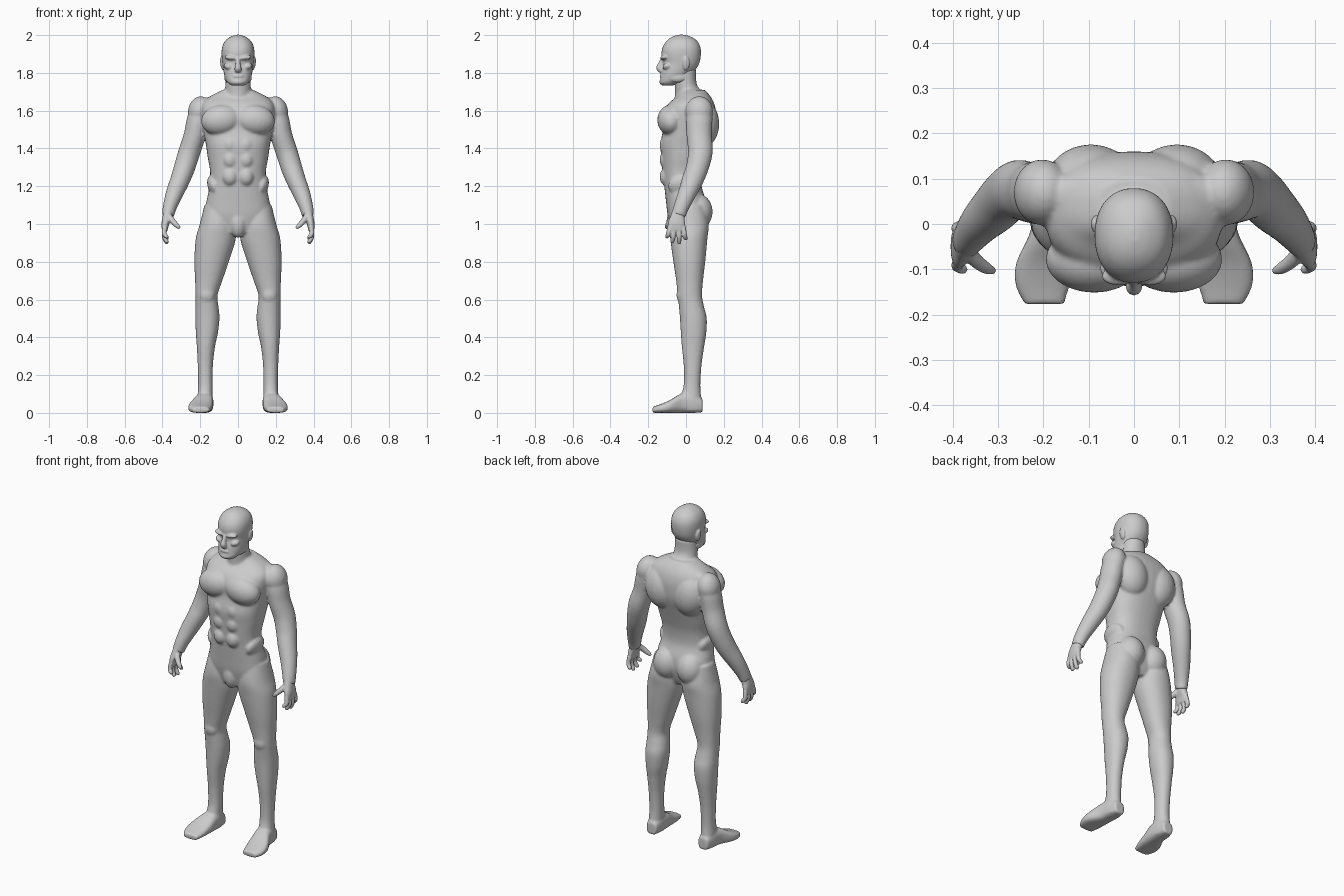
import bpy, bmesh, math
from mathutils import Vector, Matrix


def densify(rows, k=4):
    # Catmull-Rom interpolation through the rows
    P = [list(rows[0])] + [list(r) for r in rows] + [list(rows[-1])]
    out = []
    for i in range(1, len(P) - 2):
        for s in range(k):
            t = s / k
            out.append([0.5 * (2 * b + (c - a) * t + (2 * a - 5 * b + 4 * c - d) * t * t
                               + (3 * b - a - 3 * c + d) * t ** 3)
                        for a, b, c, d in zip(*P[i - 1:i + 3])])
    return out + [list(rows[-1])]


def loft(bm, rows, axis=None, e=2.0, n=28, side=1):
    # rows: x, y, z, radius across, radius deep; axis fixes the ring plane
    rows = densify(rows)
    rings = []
    for i, (x, y, z, a, b) in enumerate(rows):
        if axis:
            u, v = Vector((1, 0, 0)), Vector((0, 1, 0) if axis == 'z' else (0, 0, 1))
        else:
            t = Vector(rows[min(i + 1, len(rows) - 1)][:3]) - Vector(rows[max(i - 1, 0)][:3])
            u = Vector((0, 1, 0)).cross(t).normalized()
            v = t.cross(u).normalized()
        ring = []
        for j in range(n):
            c, s = math.cos(math.tau * j / n), math.sin(math.tau * j / n)
            p = Vector((x, y, z)) + u * a * math.copysign(abs(c) ** (2 / e), c) \
                + v * b * math.copysign(abs(s) ** (2 / e), s)
            ring.append(bm.verts.new((p.x * side, p.y, p.z)))
        rings.append(ring)
    for r, q in zip(rings, rings[1:]):
        for j in range(n):
            bm.faces.new((r[j], r[(j + 1) % n], q[(j + 1) % n], q[j]))
    bm.faces.new(rings[0])
    bm.faces.new(rings[-1])


def stack(bm, rows, e=2.0, side=1):
    # horizontal rings: z, centre x, half width, front y, back y
    loft(bm, [(cx, (f + b) / 2, z, w, (b - f) / 2) for z, cx, w, f, b in rows], 'z', e, 36, side)


def ball(bm, loc, rad, tilt=0, side=1):
    # muscle: stretched sphere, tilted about y
    m = Matrix.Translation((loc[0] * side, loc[1], loc[2])) \
        @ Matrix.Rotation(math.radians(tilt * side), 4, 'Y') @ Matrix.Diagonal((*rad, 1))
    bmesh.ops.create_uvsphere(bm, u_segments=24, v_segments=16, radius=1, matrix=m)


def finish(bm, name, voxel, smooth):
    bmesh.ops.recalc_face_normals(bm, faces=bm.faces)
    me = bpy.data.meshes.new(name)
    bm.to_mesh(me)
    bm.free()
    ob = bpy.data.objects.new(name, me)
    bpy.context.collection.objects.link(ob)
    r = ob.modifiers.new("fuse", 'REMESH')
    r.mode, r.voxel_size, r.use_smooth_shade = 'VOXEL', voxel, True
    s = ob.modifiers.new("soften", 'SMOOTH')
    s.factor, s.iterations = 0.5, smooth


# torso
body = bmesh.new()
stack(body, [(.95, 0, .09, -.075, .07), (.99, 0, .14, -.085, .09), (1.05, 0, .172, -.098, .105),
             (1.12, 0, .167, -.106, .105), (1.2, 0, .15, -.115, .083), (1.28, 0, .148, -.125, .088),
             (1.35, 0, .16, -.13, .107), (1.42, 0, .17, -.136, .13), (1.5, 0, .185, -.122, .155),
             (1.58, 0, .195, -.122, .16), (1.635, 0, .19, -.095, .15), (1.675, 0, .15, -.05, .13),
             (1.71, 0, .08, -.03, .10)], 2.4)
# neck
stack(body, [(1.6, 0, .09, -.07, .13), (1.65, 0, .082, -.062, .12), (1.69, 0, .072, -.058, .095),
             (1.74, 0, .067, -.06, .057), (1.82, 0, .065, -.07, .055)])
# groin
ball(body, (0, -.058, 1.005), (.046, .046, .078))

for s in (1, -1):
    # chest, back, shoulder and seat muscles
    ball(body, (.088, -.078, 1.55), (.108, .074, .082), 8, s)
    ball(body, (.095, .09, 1.53), (.1, .086, .125), 8, s)
    ball(body, (.1, .06, 1.655), (.11, .055, .034), 14, s)
    ball(body, (.203, .07, 1.597), (.062, .073, .08), -12, s)
    ball(body, (.078, .062, 1.065), (.08, .079, .095), 0, s)
    # belly and flank muscles
    for z in (1.42, 1.34, 1.25):
        ball(body, (.042, -.1, z), (.042, .04, .05), 0, s)
    ball(body, (.125, -.02, 1.2), (.035, .075, .06), 20, s)
    # leg
    stack(body, [(1.1, .1, .078, -.075, .1), (1.0, .108, .094, -.09, .12), (.92, .118, .106, -.083, .113),
                 (.8, .14, .091, -.067, .102), (.7, .155, .072, -.052, .09), (.62, .167, .058, -.044, .085),
                 (.56, .164, .061, -.037, .096), (.5, .162, .064, -.032, .11), (.42, .165, .058, -.027, .107),
                 (.35, .17, .048, -.022, .096), (.25, .173, .04, -.012, .082), (.15, .173, .038, -.012, .076),
                 (.08, .175, .04, -.03, .08), (.01, .175, .042, -.04, .085)], 2.15, s)
    ball(body, (.165, -.025, .625), (.04, .025, .045), 0, s)
    # foot
    loft(body, [(.173, .088, .038, .032, .036), (.175, .04, .05, .043, .05), (.18, -.02, .052, .05, .052),
                (.197, -.085, .034, .063, .034), (.202, -.135, .023, .06, .023),
                (.198, -.177, .016, .044, .016)], 'y', 2.8, 28, s)
    # arm
    loft(body, [(.19, .075, 1.62, .055, .065), (.212, .07, 1.55, .059, .07), (.229, .07, 1.47, .058, .067),
                (.258, .076, 1.38, .058, .065), (.283, .06, 1.3, .056, .06), (.306, .036, 1.235, .052, .057),
                (.337, .005, 1.16, .046, .048), (.361, -.025, 1.09, .037, .041),
                (.371, -.04, 1.045, .032, .038)], side=s)
finish(body, "body", .007, 5)

# head
head = bmesh.new()
stack(head, [(1.733, 0, .035, -.125, -.07), (1.75, 0, .056, -.138, -.03), (1.78, 0, .07, -.134, .01),
             (1.81, 0, .077, -.13, .045), (1.85, 0, .082, -.122, .07), (1.9, 0, .087, -.13, .079),
             (1.94, 0, .083, -.122, .075), (1.972, 0, .066, -.1, .056), (1.992, 0, .038, -.072, .024),
             (2.002, 0, .01, -.04, -.01)], 2.2)
# nose and lips
loft(head, [(0, -.118, 1.885, .01, .012), (0, -.132, 1.85, .012, .014), (0, -.14, 1.825, .018, .018),
            (0, -.128, 1.808, .017, .012)])
ball(head, (0, -.128, 1.783), (.03, .011, .011))
ball(head, (0, -.125, 1.752), (.032, .016, .016))
for s in (1, -1):
    # brow, cheekbone, jaw and ear
    ball(head, (.034, -.115, 1.88), (.038, .021, .013), -6, s)
    ball(head, (.048, -.098, 1.832), (.028, .026, .018), -20, s)
    ball(head, (.055, -.045, 1.775), (.018, .05, .026), 0, s)
    ball(head, (.084, .0, 1.85), (.01, .02, .036), 8, s)
finish(head, "head", .0045, 3)

# hands
for s, name in ((1, "left_hand"), (-1, "right_hand")):
    hand = bmesh.new()
    loft(hand, [(.368, -.036, 1.07, .026, .034), (.376, -.045, 1.035, .024, .038),
                (.385, -.05, 1.0, .02, .046), (.388, -.05, .965, .015, .046)], e=2.4, side=s)
    # fingers, front to back: root y, tip y, tip z
    for y0, y1, z1 in ((-.086, -.1, .925), (-.062, -.072, .9), (-.038, -.036, .895), (-.014, -.002, .915)):
        zm = (z1 + .975) / 2
        loft(hand, [(.387, y0, .985, .013, .013), (.391, (y0 + y1) / 2, zm, .0125, .0125),
                    (.378, y1, z1 + .008, .011, .011), (.375, y1, z1, .006, .006)], n=14, side=s)
    # thumb
    loft(hand, [(.37, -.055, 1.045, .018, .018), (.35, -.08, 1.02, .016, .016),
                (.325, -.098, .993, .013, .013), (.308, -.104, .978, .007, .007)], n=14, side=s)
    finish(hand, name, .004, 2)
